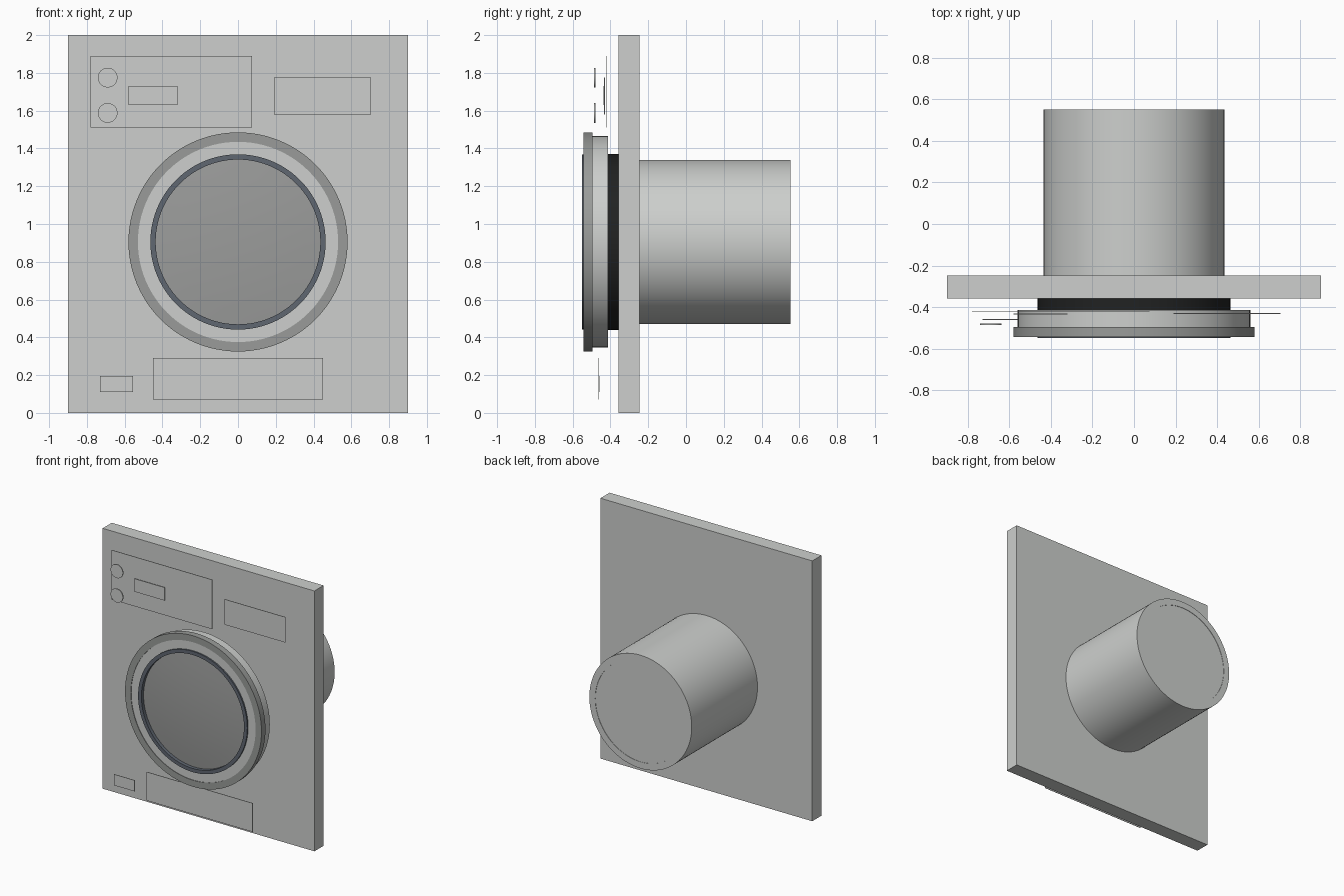
import bpy, bmesh, math

cube = bpy.data.objects.get("Cube")
if cube:
    bpy.data.objects.remove(cube, do_unlink=True)

CZ = 0.905      # height of the door axis
SEG = 96


def material(name, rgb):
    m = bpy.data.materials.new(name)
    m.use_nodes = True
    m.diffuse_color = (*rgb, 1)
    for n in m.node_tree.nodes:
        if n.type == 'BSDF_PRINCIPLED':
            n.inputs["Base Color"].default_value = (*rgb, 1)
    return m


body = material("light grey", (0.61, 0.625, 0.61))
trim = material("mid grey", (0.32, 0.33, 0.32))
glass = material("glass grey", (0.33, 0.335, 0.33))
slate = material("slate", (0.115, 0.135, 0.165))
black = material("rubber black", (0.015, 0.016, 0.016))


def finish(name, bm, mat):
    bmesh.ops.recalc_face_normals(bm, faces=bm.faces)
    me = bpy.data.meshes.new(name)
    bm.to_mesh(me)
    bm.free()
    me.materials.append(mat)
    ob = bpy.data.objects.new(name, me)
    bpy.context.collection.objects.link(ob)
    return ob


def box(name, x0, x1, y0, y1, z0, z1, mat):
    bm = bmesh.new()
    bmesh.ops.create_cube(bm, size=1)
    for v in bm.verts:
        v.co = ((x0 + x1) / 2 + v.co.x * (x1 - x0),
                (y0 + y1) / 2 + v.co.y * (y1 - y0),
                (z0 + z1) / 2 + v.co.z * (z1 - z0))
    return finish(name, bm, mat)


def lathe(name, profile, mat, cx=0.0, cz=CZ, seg=SEG):
    """Spin a closed (radius, y) profile around an axis parallel to y."""
    bm = bmesh.new()
    rings = []
    for r, y in profile:
        if r == 0:
            rings.append([bm.verts.new((cx, y, cz))] * seg)
        else:
            rings.append([bm.verts.new((cx + r * math.cos(2 * math.pi * i / seg), y,
                                        cz + r * math.sin(2 * math.pi * i / seg)))
                          for i in range(seg)])
    for a, b in zip(rings, rings[1:] + rings[:1]):
        for i in range(seg):
            j = (i + 1) % seg
            corners = list(dict.fromkeys((a[i], a[j], b[j], b[i])))
            if len(corners) > 2:
                bm.faces.new(corners)
    ob = finish(name, bm, mat)
    bpy.ops.object.select_all(action='DESELECT')
    ob.select_set(True)
    bpy.context.view_layer.objects.active = ob
    bpy.ops.object.shade_smooth_by_angle(angle=math.radians(30))
    return ob


def tube(name, r_in, r_out, y0, y1, mat):
    return lathe(name, [(r_in, y0), (r_out, y0), (r_out, y1), (r_in, y1)], mat)


# Front slab of the cabinet
box("front_panel", -0.9, 0.9, -0.358, -0.247, 0, 2, body)

# Drum behind the slab, with a slightly sunken end disc
lathe("drum", [(0, -0.26), (0.435, -0.26), (0.435, 0.552), (0.385, 0.552),
               (0.385, 0.549), (0, 0.549)], body)

# Door: gasket, rear ring, front rim, inner seal and domed glass
tube("door_gasket", 0.42, 0.465, -0.418, -0.35, black)
tube("door_ring", 0.455, 0.56, -0.539, -0.414, body)
tube("door_rim", 0.53, 0.58, -0.543, -0.495, trim)
tube("door_seal", 0.436, 0.464, -0.55, -0.42, slate)
dome = [(0.44 * t, -0.545 + 0.022 * t * t) for t in (0, 0.2, 0.4, 0.6, 0.8, 1)]
lathe("door_glass", dome + [(0.44, -0.43), (0, -0.43)], glass)

# Thin plates standing in front of the slab: x range, front y, z range
plates = {
    "control_panel": (-0.78, 0.075, -0.422, 1.51, 1.89),
    "display": (-0.58, -0.32, -0.436, 1.63, 1.73),
    "detergent_drawer": (0.19, 0.705, -0.433, 1.58, 1.775),
    "kick_plate": (-0.45, 0.45, -0.466, 0.07, 0.29),
    "filter_cover": (-0.73, -0.555, -0.461, 0.11, 0.195),
}
for name, (x0, x1, y, z0, z1) in plates.items():
    box(name, x0, x1, y, y + 0.004, z0, z1, body)

# Control knobs
for name, z in (("upper_knob", 1.775), ("lower_knob", 1.588)):
    lathe(name, [(0, -0.487), (0.052, -0.487), (0.052, -0.479), (0, -0.479)],
          body, cx=-0.69, cz=z, seg=48)
